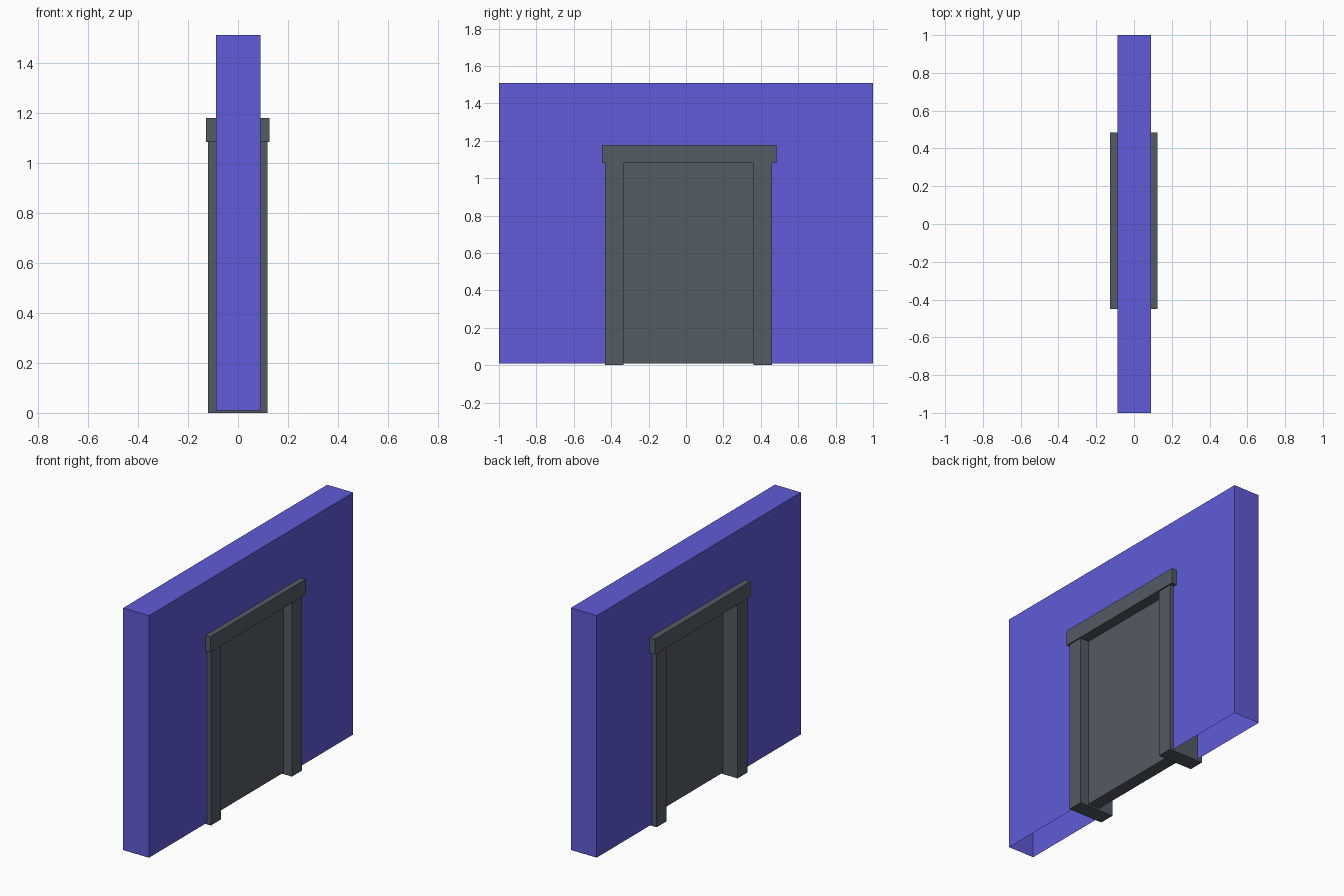
import bpy
import bmesh

if "Cube" in bpy.data.objects:
    bpy.data.objects.remove(bpy.data.objects["Cube"])


def material(name, rgb):
    m = bpy.data.materials.new(name)
    m.diffuse_color = (*rgb, 1.0)
    m.use_nodes = True
    m.node_tree.nodes["Principled BSDF"].inputs["Base Color"].default_value = m.diffuse_color
    return m


BLUE = material("violet_blue_wall", (0.115, 0.105, 0.68))
GREY = material("dark_grey_frame", (0.088, 0.104, 0.127))


def add_object(name, bm, mat):
    bmesh.ops.recalc_face_normals(bm, faces=bm.faces)
    mesh = bpy.data.meshes.new(name)
    mesh.materials.append(mat)
    # the wall is open underneath
    if name == "wall":
        bottom = [f for f in bm.faces if all(v.co.z < 0.011 for v in f.verts)]
        bmesh.ops.delete(bm, geom=bottom, context='FACES')
    bm.to_mesh(mesh)
    bm.free()
    obj = bpy.data.objects.new(name, mesh)
    bpy.context.collection.objects.link(obj)


def box(name, xs, ys, zs, mat):
    bm = bmesh.new()
    bmesh.ops.create_cube(bm, size=1.0)
    for v in bm.verts:
        for i, (lo, hi) in enumerate((xs, ys, zs)):
            v.co[i] = hi if v.co[i] > 0 else lo
    add_object(name, bm, mat)


# wall: arch-shaped profile with a doorway, extruded through its thickness
Z0, TOP = 0.01, 1.51
profile = [(-1, Z0), (-1, TOP), (1, TOP), (1, Z0),
           (0.41, Z0), (0.41, 1.13), (-0.385, 1.13), (-0.385, Z0)]
bm = bmesh.new()
face = bm.faces.new([bm.verts.new((-0.088, y, z)) for y, z in profile])
ext = bmesh.ops.extrude_face_region(bm, geom=[face], use_keep_orig=True)
for v in ext["geom"]:
    if isinstance(v, bmesh.types.BMVert):
        v.co.x = 0.09
add_object("wall", bm, BLUE)

# door posts and lintel, running right through the wall
for name, ys in (("left_post", (-0.433, -0.334)), ("right_post", (0.361, 0.459))):
    box(name, (-0.12, 0.117), ys, (0.0, 1.082), GREY)
box("lintel", (-0.127, 0.125), (-0.449, 0.485), (1.082, 1.178), GREY)

# recessed door leaf, with a hairline gap below the lintel
box("door", (-0.02, 0.06), (-0.334, 0.361), (0.01, 1.08), GREY)
